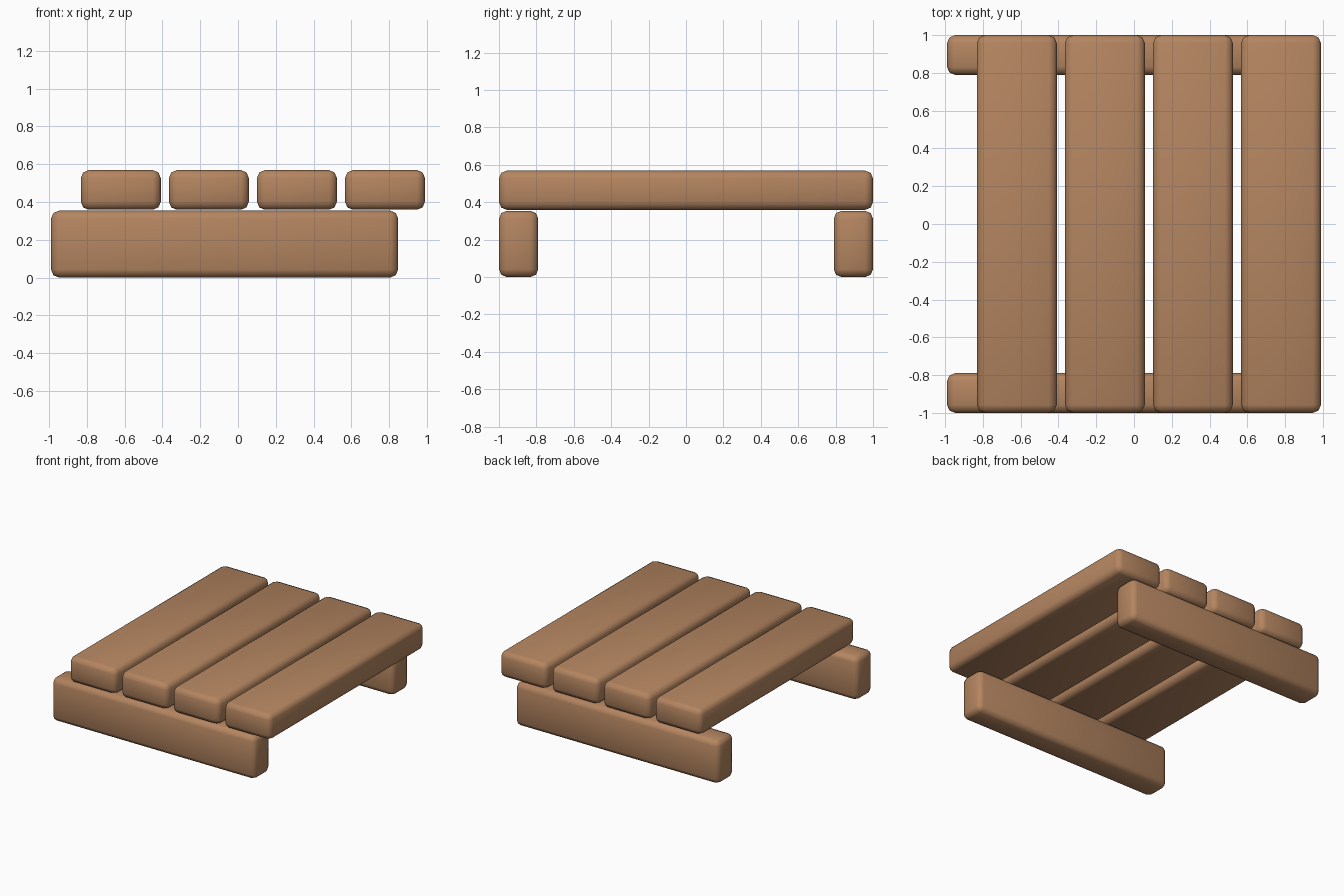
import bpy

if "Cube" in bpy.data.objects:
    bpy.data.objects.remove(bpy.data.objects["Cube"])

wood = bpy.data.materials.new("warm brown wood")
wood.diffuse_color = (0.456, 0.235, 0.117, 1)
wood.use_nodes = True
wood.node_tree.nodes["Principled BSDF"].inputs["Base Color"].default_value = wood.diffuse_color


def board(name, low, high):
    """Rounded wooden board between two opposite corners."""
    size = [h - l for l, h in zip(low, high)]
    bpy.ops.mesh.primitive_cube_add(size=1, location=[(l + h) / 2 for l, h in zip(low, high)])
    ob = bpy.context.object
    ob.name = name
    ob.scale = size
    bpy.ops.object.transform_apply(location=False, rotation=False, scale=True)
    bevel = ob.modifiers.new("rounded edges", "BEVEL")
    bevel.width = 0.042
    bevel.segments = 2
    ob.data.materials.append(wood)
    bpy.ops.object.shade_smooth()
    return ob


# Two bearers standing on edge, front and back
board("front_bearer", (-0.99, -1.0, 0.0), (0.848, -0.79, 0.354))
board("back_bearer", (-0.99, 0.79, 0.0), (0.848, 1.0, 0.354))

# Four deck planks, shifted sideways past the bearers
for i in range(4):
    x = -0.832 + i * 0.4663
    board(f"deck_plank_{i + 1}", (x, -1.0, 0.359), (x + 0.423, 1.0, 0.569))
